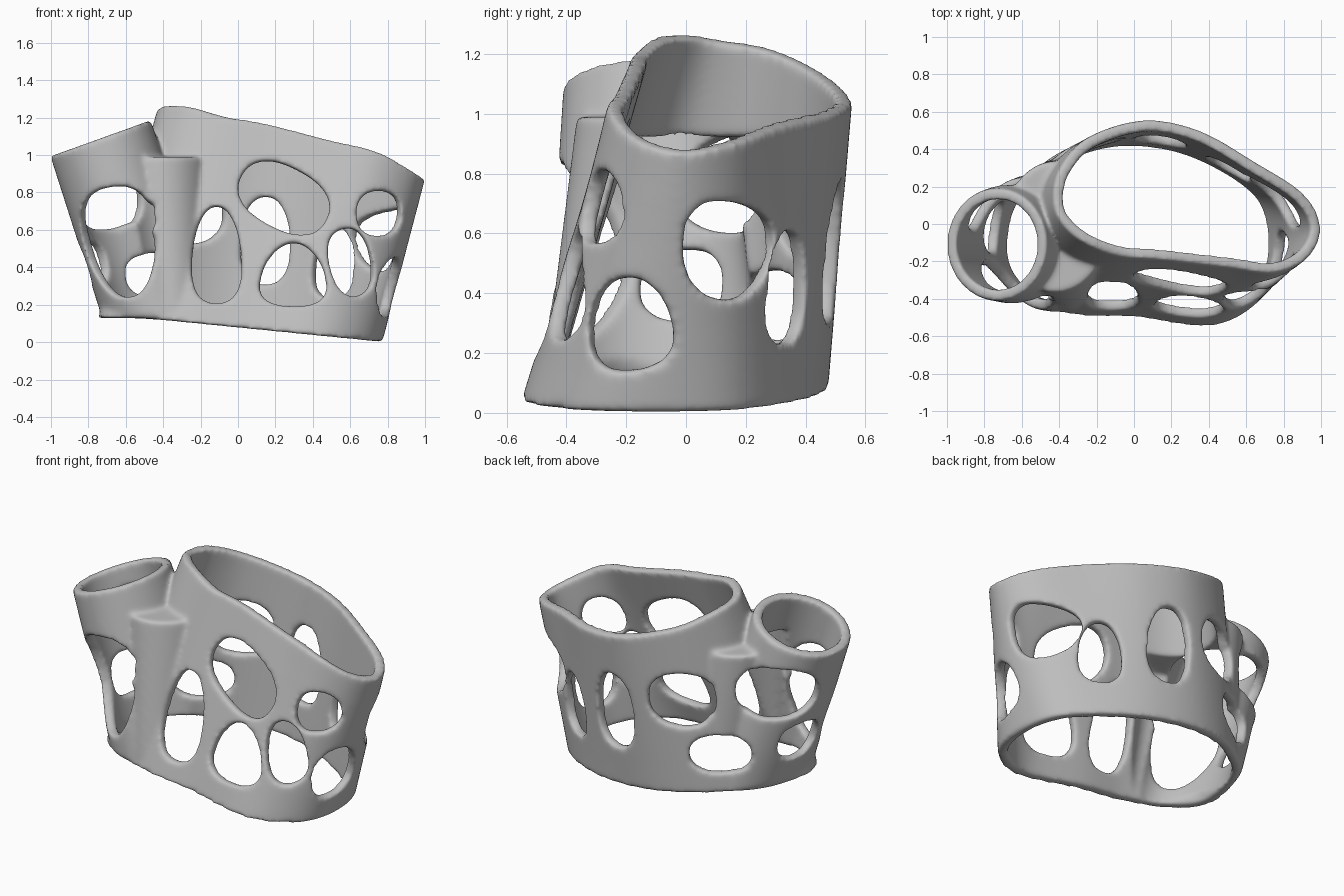
import bpy, bmesh, math
from mathutils import Vector
from mathutils.bvhtree import BVHTree

cube = bpy.data.objects.get("Cube")
if cube:
    bpy.data.objects.remove(cube, do_unlink=True)

WALL = 0.06

# Matching outlines: wrist opening (x, y) and hand opening (x, y, z)
WRIST = [(-.74, -.08), (-.72, -.28), (-.55, -.43), (-.3, -.49), (0, -.5),
         (.38, -.55), (.6, -.47), (.74, -.3), (.77, -.05), (.7, .17),
         (.48, .34), (.2, .45), (-.12, .47), (-.42, .37), (-.65, .16)]
HAND = [(-.43, .12, 1.25), (-.38, 0, 1.27), (-.26, -.1, 1.26), (-.08, -.17, 1.21),
        (.15, -.19, 1.17), (.5, -.23, 1.08), (.75, -.26, 1.02), (.93, -.18, .92),
        (1.0, -.02, .87), (.91, .16, .9), (.65, .33, .96), (.35, .5, 1),
        (.05, .555, 1.05), (-.25, .46, 1.14), (-.4, .29, 1.22)]


def oval(cx, cy, rx, ry, z, slope, count=16):
    """Ring tilted along x, counterclockwise from the left."""
    angles = [math.pi + math.tau * i / count for i in range(count)]
    return [Vector((cx + rx * math.cos(a), cy + ry * math.sin(a),
                    z + slope * rx * math.cos(a))) for a in angles]


wrist = [Vector((x, y, min(.13, .078 - .1 * x))) for x, y in WRIST]
hand = [Vector(p) for p in HAND]
thumb_base = oval(-.42, -.08, .315, .39, .14, -.05)
thumb = oval(-.735, -.11, .268, .3, 1.09, .36)
web_base = oval(-.35, -.05, .25, .42, .16, 0)
web_top = oval(-.42, -.015, .28, .35, .99, 0)


def smooth_loop(pts, steps=6):
    """Closed smooth curve through the points."""
    out, n = [], len(pts)
    for i in range(n):
        a, b, c, d = (pts[(i + k) % n] for k in (-1, 0, 1, 2))
        for s in range(steps):
            t = s / steps
            out.append(.5 * (2 * b + (c - a) * t + (2 * a - 5 * b + 4 * c - d) * t ** 2
                             + (3 * b - a - 3 * c + d) * t ** 3))
    return out


def inset_loop(loop, amount):
    out, n = [], len(loop)
    for i, p in enumerate(loop):
        t = loop[(i + 1) % n] - loop[i - 1]
        out.append(p + Vector((-t.y, t.x, 0)).normalized() * amount)
    return out


def make_object(name, rings):
    """Closed solid skinned through a stack of rings, with fan caps."""
    bm = bmesh.new()
    rows = [[bm.verts.new(p) for p in ring] for ring in rings]
    n = len(rows[0])
    bottom, top = (bm.verts.new(sum(r, Vector()) / n) for r in (rings[0], rings[-1]))
    for i in range(n):
        j = (i + 1) % n
        for lo, hi in zip(rows, rows[1:]):
            bm.faces.new((lo[i], lo[j], hi[j]))
            bm.faces.new((lo[i], hi[j], hi[i]))
        bm.faces.new((rows[0][j], rows[0][i], bottom))
        bm.faces.new((rows[-1][i], rows[-1][j], top))
    mesh = bpy.data.meshes.new(name)
    bm.to_mesh(mesh)
    bm.free()
    obj = bpy.data.objects.new(name, mesh)
    bpy.context.collection.objects.link(obj)
    return obj


def loft(name, low, high, inset=0, start=0, end=1, levels=8):
    low, high = smooth_loop(low), smooth_loop(high)
    rings = []
    for k in range(levels + 1):
        t = start + (end - start) * k / levels
        rings.append(inset_loop([a + (b - a) * t for a, b in zip(low, high)], inset))
    return make_object(name, rings)


def boolean(target, other, operation):
    mod = target.modifiers.new(other.name, 'BOOLEAN')
    mod.operation, mod.object, mod.solver = operation, other, 'EXACT'
    other.hide_render = True
    helpers.append(other)


# Outer body: hand sleeve joined with thumb sleeve and the web between them
helpers = []
brace = loft("brace_shell", wrist, hand)
boolean(brace, loft("thumb_body", thumb_base, thumb), 'UNION')
boolean(brace, loft("web_body", web_base, web_top), 'UNION')
bpy.context.view_layer.update()
surface = BVHTree.FromObject(brace, bpy.context.evaluated_depsgraph_get())

# Hollow interior, open at all three ends
boolean(brace, loft("hand_hollow", wrist, hand, WALL, -.2, 1.25), 'DIFFERENCE')
boolean(brace, loft("thumb_hollow", thumb_base, thumb, WALL, -.25, 1.3), 'DIFFERENCE')
boolean(brace, loft("web_hollow", web_base, web_top, WALL, -.3, .92), 'DIFFERENCE')


def hole(azimuth, u, z, ru, rz, roll=0, taper=0):
    """Egg-shaped window that follows the wall facing the azimuth."""
    a, r = math.radians(azimuth), math.radians(roll)
    out = Vector((math.cos(a), math.sin(a), 0))
    side, up = Vector((-out.y, out.x, 0)), Vector((0, 0, 1))

    def on_wall(du, dz):
        start = out * 3 + side * (u + du) + up * (z + dz)
        hit, normal = surface.ray_cast(start, -out)[:2]
        if hit is None:
            hit, normal = surface.find_nearest(start - out * 2.5)[:2]
        return hit, (normal + out * .6).normalized()

    centre, facing = on_wall(0, 0)
    edge = []
    for k in range(28):
        t = math.tau * k / 28
        c, s = math.cos(t), math.sin(t)
        px = ru * math.copysign(abs(c) ** .85, c) * (1 + taper * s)
        pz = rz * math.copysign(abs(s) ** .85, s)
        edge.append(on_wall(px * math.cos(r) - pz * math.sin(r),
                            px * math.sin(r) + pz * math.cos(r)))
    inner, outer = ([p + n * d for p, n in edge] for d in (-.1, .12))
    tips = [[p.lerp(centre + facing * d, .9) for p in ring]
            for ring, d in ((inner, -.18), (outer, .3))]
    boolean(brace, make_object("window_cutter", [tips[0], inner, outer, tips[1]]), 'DIFFERENCE')


FRONT, RIGHT, BACK = -90, 0, 90
# Front windows
hole(FRONT, -.63, .535, .195, .3, 8, .25)
hole(FRONT, -.115, .47, .13, .26, 0, -.2)
hole(FRONT, .245, .775, .255, .165, -28)
hole(FRONT, .295, .365, .17, .17, 0, -.35)
hole(FRONT, .605, .43, .115, .185, 14)
hole(FRONT, .755, .69, .12, .12)
# Side windows
hole(RIGHT, -.19, .295, .14, .155, 8, -.2)
hole(RIGHT, .14, .54, .15, .165, -10, .15)
# Back windows
hole(45, -.14, .42, .12, .19, 0, -.2)
hole(BACK, -.15, .54, .135, .235, 0, -.1)
hole(135, -.11, .69, .185, .165)
hole(135, .1, .36, .175, .115)
hole(135, .42, .76, .235, .16)
hole(160, .27, .42, .15, .12)

# Even the surface out and round every rim
remesh = brace.modifiers.new("even_surface", 'REMESH')
remesh.mode, remesh.voxel_size = 'VOXEL', .012
soften = brace.modifiers.new("rounded_rims", 'SMOOTH')
soften.factor, soften.iterations = .5, 16

bpy.context.view_layer.update()
graph = bpy.context.evaluated_depsgraph_get()
final = bpy.data.meshes.new_from_object(brace.evaluated_get(graph))
brace.modifiers.clear()
brace.data = final
for h in helpers:
    bpy.data.objects.remove(h, do_unlink=True)
final.shade_smooth()

# Plain grey material
grey = bpy.data.materials.new("plain_grey")
grey.use_nodes = True
colour = (.52, .52, .52, 1)
grey.diffuse_color = colour
grey.node_tree.nodes["Principled BSDF"].inputs["Base Color"].default_value = colour
final.materials.clear()
final.materials.append(grey)
